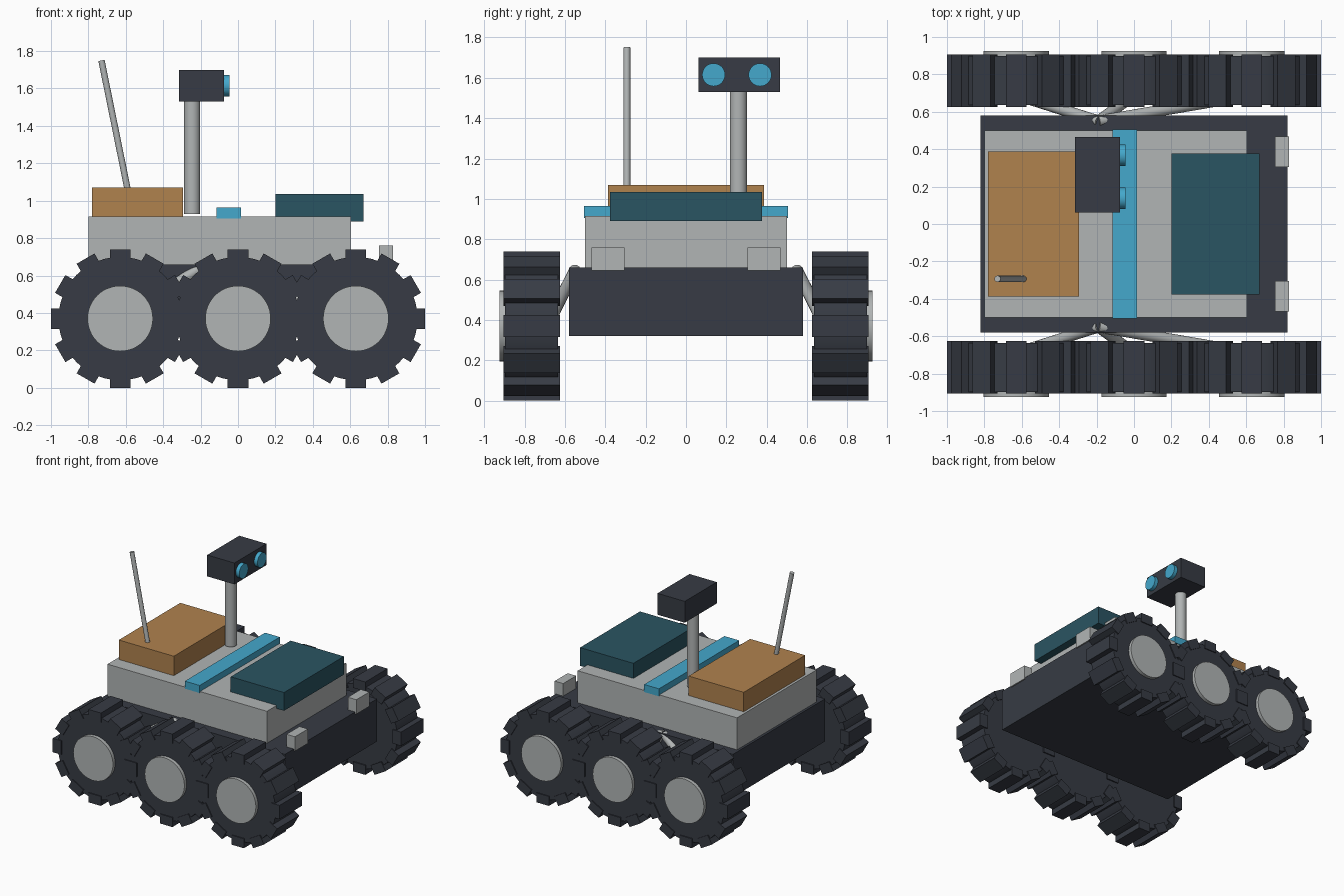
import bpy
import math
from mathutils import Vector, Matrix

cube = bpy.data.objects.get("Cube")
if cube:
    bpy.data.objects.remove(cube, do_unlink=True)


def material(name, rgb):
    m = bpy.data.materials.new(name)
    m.use_nodes = True
    m.diffuse_color = (*rgb, 1)
    m.node_tree.nodes["Principled BSDF"].inputs["Base Color"].default_value = (*rgb, 1)
    return m


DARK = material("charcoal", (0.038, 0.044, 0.058))
GRAY = material("light gray", (0.44, 0.46, 0.46))
TAN = material("tan", (0.434, 0.223, 0.076))
TEAL = material("dark teal", (0.023, 0.089, 0.122))
BLUE = material("sky blue", (0.058, 0.392, 0.604))


def box(name, mat, x, y, z):
    """Box from (min, max) ranges along each axis."""
    lo, hi = Vector((x[0], y[0], z[0])), Vector((x[1], y[1], z[1]))
    bpy.ops.mesh.primitive_cube_add(size=1, location=(lo + hi) / 2)
    ob = bpy.context.object
    ob.name = name
    ob.data.transform(Matrix.Diagonal((*(hi - lo), 1)))
    ob.data.materials.append(mat)
    return ob


def rod(name, mat, start, end, radius, sides=32):
    """Cylinder running between two points."""
    a, b = Vector(start), Vector(end)
    bpy.ops.mesh.primitive_cylinder_add(
        vertices=sides, radius=radius, depth=(b - a).length, location=(a + b) / 2,
        rotation=(b - a).to_track_quat('Z', 'Y').to_euler())
    ob = bpy.context.object
    ob.name = name
    ob.data.materials.append(mat)
    bpy.ops.object.shade_smooth_by_angle(angle=math.radians(35))
    return ob


# Chassis and equipment deck
box("chassis", DARK, (-0.82, 0.82), (-0.58, 0.58), (0.32, 0.66))
box("deck", GRAY, (-0.80, 0.605), (-0.50, 0.50), (0.66, 0.915))
box("cargo_box", TAN, (-0.78, -0.295), (-0.387, 0.387), (0.915, 1.07))
box("solar_panel", TEAL, (0.20, 0.67), (-0.377, 0.377), (0.89, 1.035))
box("deck_stripe", BLUE, (-0.115, 0.015), (-0.505, 0.505), (0.905, 0.965))

# Camera mast, head and eyes
rod("mast", GRAY, (-0.245, 0.26, 0.93), (-0.245, 0.26, 1.54), 0.043)
box("camera_head", DARK, (-0.315, -0.075), (0.062, 0.465), (1.53, 1.70))
for side, y in (("right", 0.137), ("left", 0.367)):
    rod(side + "_lens", BLUE, (-0.10, y, 1.615), (-0.045, y, 1.615), 0.057)

# Antenna
rod("antenna", GRAY, (-0.59, -0.293, 1.06), (-0.73, -0.293, 1.75), 0.017, 16)

# Wheels, suspension and lamps on both sides
WHEEL_Z = 0.37
for side, s in (("right", -1), ("left", 1)):
    box(side + "_lamp", GRAY, (0.755, 0.83),
        sorted((s * 0.305, s * 0.468)), (0.645, 0.76))
    for place, x in (("rear", -0.63), ("middle", 0), ("front", 0.63)):
        name = side + "_" + place
        rod(name + "_strut", GRAY, (-0.19, s * 0.55, 0.645),
            (x, s * 0.69, WHEEL_Z), 0.03, 16)
        rod(name + "_tyre", DARK, (x, s * 0.635, WHEEL_Z),
            (x, s * 0.897, WHEEL_Z), 0.33, 48)
        rod(name + "_hub", GRAY, (x, s * 0.70, WHEEL_Z),
            (x, s * 0.925, WHEEL_Z), 0.175, 48)
        # Tread blocks around the rim
        for i in range(12):
            block = box(name + "_tread", DARK, (0.295, 0.37),
                        (-0.14, 0.14), (-0.055, 0.055))
            block.data.transform(Matrix.Translation(block.location))
            block.location = (x, s * 0.765, WHEEL_Z)
            block.rotation_euler.y = i * math.tau / 12
